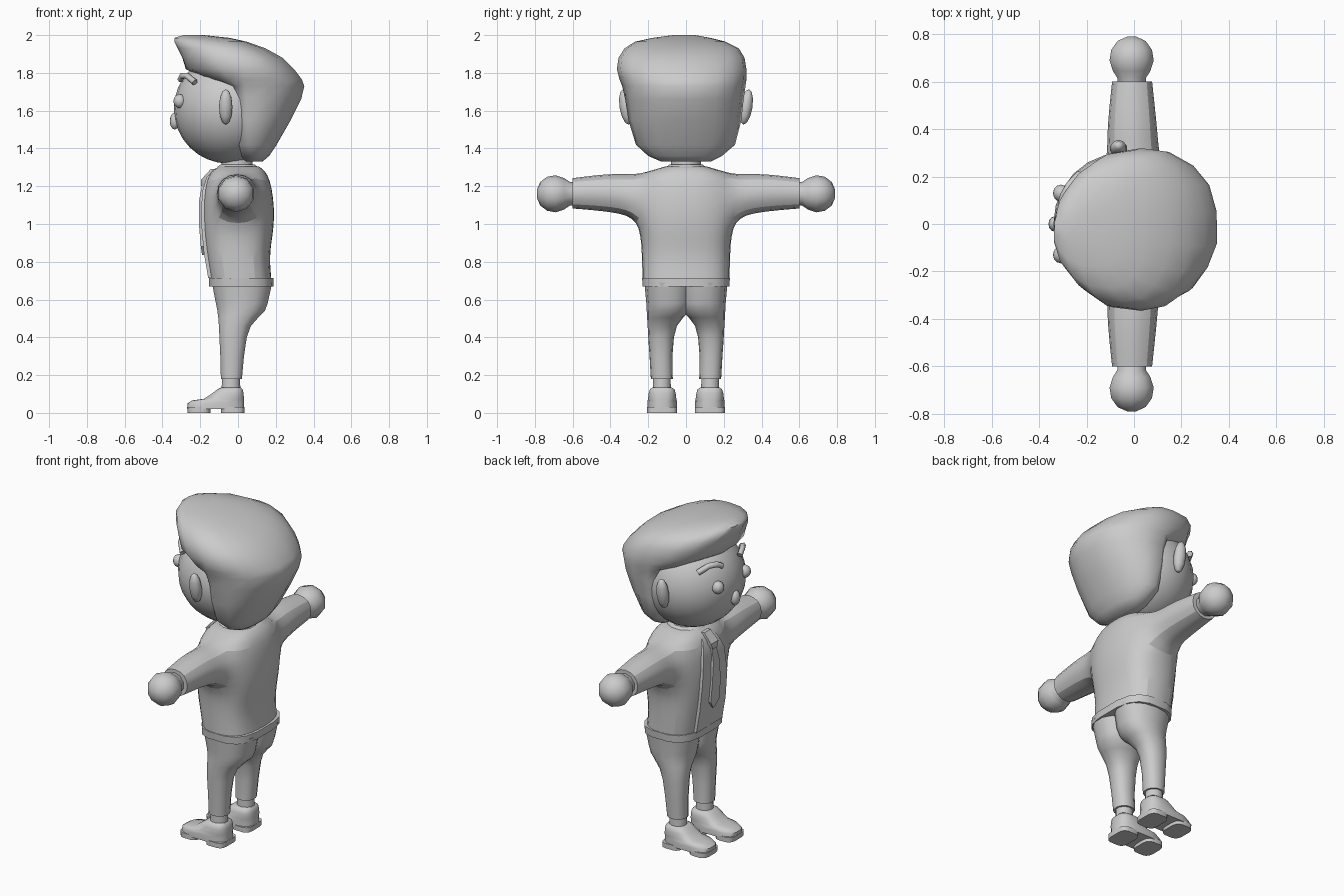
import bpy, bmesh, math
from mathutils import Matrix, Vector

if "Cube" in bpy.data.objects:
    bpy.data.objects.remove(bpy.data.objects["Cube"])

GREY = bpy.data.materials.new("plain_grey")
GREY.diffuse_color = (0.6, 0.6, 0.6, 1)
GREY.use_nodes = True
GREY.node_tree.nodes["Principled BSDF"].inputs["Base Color"].default_value = GREY.diffuse_color


def finish(name, bm, angle=40, subsurf=0):
    bmesh.ops.recalc_face_normals(bm, faces=bm.faces[:])
    me = bpy.data.meshes.new(name)
    bm.to_mesh(me)
    bm.free()
    me.materials.append(GREY)
    ob = bpy.data.objects.new(name, me)
    bpy.context.collection.objects.link(ob)
    me.shade_smooth()
    me.set_sharp_from_angle(angle=math.radians(angle))
    if subsurf:
        mod = ob.modifiers.new("round", 'SUBSURF')
        mod.levels = mod.render_levels = subsurf
    return ob


def skin(bm, loops, caps=True):
    for a, b in zip(loops, loops[1:]):
        for i in range(len(a)):
            j = (i + 1) % len(a)
            bm.faces.new((a[i], a[j], b[j], b[i]))
    if caps:
        bm.faces.new(loops[0])
        bm.faces.new(loops[-1])


def loft(name, rings, n=12, power=2.0, angle=40, mat=None, lump=0.0):
    """Rings are (z, x0, x1, y0, y1[, x of the widest point])."""
    bm = bmesh.new()
    loops = []
    for k, r in enumerate(rings):
        z, x0, x1, y0, y1 = r[:5]
        cx = r[5] if len(r) > 5 else (x0 + x1) / 2
        loop = []
        for i in range(n):
            t = 2 * math.pi * (i + 0.5) / n
            c, s = math.cos(t), math.sin(t)
            c = math.copysign(abs(c) ** (2 / power), c)
            s = math.copysign(abs(s) ** (2 / power), s)
            w = 1 + lump * math.sin(3 * t + 0.5 * k) * math.cos(5 * t)
            x = cx + c * w * ((x1 - cx) if c > 0 else (cx - x0))
            loop.append(bm.verts.new((x, (y0 + y1) / 2 + s * w * (y1 - y0) / 2, z)))
        loops.append(loop)
    skin(bm, loops)
    if mat:
        bm.transform(mat)
    return finish(name, bm, angle)


def ball(name, loc, size, seg=12, rot=0.0):
    bm = bmesh.new()
    bmesh.ops.create_uvsphere(bm, u_segments=seg, v_segments=max(6, seg * 2 // 3), radius=1)
    bm.transform(Matrix.Translation(loc) @ Matrix.Rotation(rot, 4, 'X')
                 @ Matrix.Diagonal((*size, 1)))
    return finish(name, bm, 60)


def round_rings(pairs):
    return [(z, -r, r, -r, r) for z, r in pairs]


# Jacket: eight-sided body cage with sleeves grown from the side gaps
bm = bmesh.new()
crease = bm.edges.layers.float.new("crease_edge")
body = [(0.70, -0.155, 0.18, 0.235), (0.85, -0.18, 0.165, 0.238),
        (1.02, -0.20, 0.205, 0.25), (1.265, -0.18, 0.175, 0.25),
        (1.305, -0.10, 0.11, 0.11)]
loops = []
for z, x0, x1, hy in body:
    m, h = (x0 + x1) / 2, (x1 - x0) / 2
    pts = [(h, -.5 * hy), (h, .5 * hy), (.62 * h, hy), (-.62 * h, hy),
           (-h, .5 * hy), (-h, -.5 * hy), (-.62 * h, -hy), (.62 * h, -hy)]
    loops.append([bm.verts.new((m + x, y, z)) for x, y in pts])
for k in range(4):
    for i in range(8):
        if k == 2 and i in (2, 6):
            continue
        a, b, j = loops[k], loops[k + 1], (i + 1) % 8
        bm.faces.new((a[i], a[j], b[j], b[i]))
bottom, top = bm.faces.new(loops[0]), bm.faces.new(loops[-1])
ends = [bottom, top]
for side, (i, j) in ((1, (2, 3)), (-1, (7, 6))):
    sleeve = [[loops[2][i], loops[2][j], loops[3][j], loops[3][i]]]
    for y, hx, z0, z1 in ((0.38, .118, 1.055, 1.28), (0.6, .092, 1.075, 1.25)):
        sleeve.append([bm.verts.new((x - 0.008, side * y, z)) for x, z in
                       ((hx, z0), (-hx, z0), (-hx, z1), (hx, z1))])
    skin(bm, sleeve, caps=False)
    ends.append(bm.faces.new(sleeve[-1]))
for f in ends:
    for e in f.edges:
        e[crease] = 1.0
finish("jacket", bm, 60, subsurf=2)

# Hem band, neck and collar
loft("jacket_hem", [(0.67, -.155, .19, -.232, .232), (0.715, -.155, .19, -.236, .236)],
     n=16, power=3)
loft("neck", [(1.27, -.09, .08, -.085, .085), (1.38, -.09, .08, -.08, .08)], n=12)
loft("collar", [(1.28, -.125, .115, -.115, .115), (1.305, -.11, .105, -.105, .105),
                (1.315, -.095, .09, -.09, .09)], n=12)


# Front strips that follow the chest: (z, x, half width)
def strip(name, rows, depth):
    bm = bmesh.new()
    skin(bm, [[bm.verts.new(p) for p in ((x, -w, z), (x, w, z),
              (x + depth, w, z), (x + depth, -w, z))] for z, x, w in rows])
    return finish(name, bm, 35)


strip("shirt_front", [(0.715, -.158, .125), (0.85, -.181, .125), (1.02, -.196, .12),
                      (1.17, -.190, .10), (1.25, -.165, .07), (1.29, -.12, .04)], 0.03)
strip("tie_knot", [(1.20, -.197, .022), (1.235, -.195, .035), (1.29, -.145, .03)], 0.03)
strip("tie_blade", [(0.835, -.190, .006), (0.88, -.197, .042), (1.0, -.207, .04),
                    (1.12, -.207, .03), (1.22, -.188, .02)], 0.018)

# Legs, ankles, shoes and hands on both sides
for side, label in ((1, "left"), (-1, "right")):
    def mirrored(rows):
        return [(r[0], r[1], r[2], *sorted((side * r[3], side * r[4]))) for r in rows]

    loft(label + "_trouser_leg", mirrored([
        (.18, -.092, .022, .07, .186), (.30, -.095, .033, .072, .193),
        (.40, -.10, .048, .064, .20), (.46, -.103, .07, .048, .203),
        (.505, -.107, .11, .015, .206), (.54, -.112, .145, -.02, .208),
        (.58, -.12, .16, -.03, .21), (.69, -.142, .185, -.03, .22)]), n=14, power=2.3)
    loft(label + "_ankle", mirrored([(.11, -.09, .015, .078, .178),
                                     (.19, -.085, .012, .08, .176)]), n=12)
    loft(label + "_shoe", mirrored([
        (.02, -.27, .035, .046, .206), (.05, -.27, .035, .046, .206),
        (.066, -.245, .034, .048, .204), (.075, -.18, .033, .05, .202),
        (.105, -.135, .03, .054, .198), (.125, -.11, .025, .06, .192),
        (.135, -.09, .015, .075, .178)]), n=16, power=3)
    loft(label + "_heel", mirrored([(0, -.09, .035, .046, .206),
                                    (.03, -.09, .035, .046, .206)]), n=16, power=4)
    loft(label + "_sole", mirrored([(0, -.268, -.145, .05, .202),
                                    (.03, -.27, -.145, .05, .202)]), n=16, power=3.5)
    turn = Matrix.Translation((-0.01, 0, 1.16)) @ Matrix.Rotation(-side * math.pi / 2, 4, 'X')
    loft(label + "_hand", round_rings([(.56, .062), (.615, .063), (.645, .083), (.69, .098),
                                       (.735, .09), (.772, .062), (.79, .02)]),
         n=10, angle=70, mat=turn)

    # Face details
    ball(label + "_eye", (-.308, side * .13, 1.65), (.034, .036, .037))
    ball(label + "_ear", (-.065, side * .318, 1.62), (.037, .034, .095), 10, -side * .16)
    cu = bpy.data.curves.new(label + "_eyebrow", 'CURVE')
    cu.dimensions = '3D'
    cu.bevel_depth, cu.bevel_resolution, cu.use_fill_caps = .017, 1, True
    sp = cu.splines.new('POLY')
    path = [(-.305, .085, 1.765), (-.295, .12, 1.785), (-.27, .165, 1.785), (-.228, .21, 1.75)]
    sp.points.add(len(path) - 1)
    for p, (x, y, z) in zip(sp.points, path):
        p.co = (x, side * y, z, 1)
    sp.use_smooth = True
    cu.materials.append(GREY)
    bpy.context.collection.objects.link(bpy.data.objects.new(label + "_eyebrow", cu))

# Head, nose and swept hair
ball("head", (-.05, 0, 1.61), (.29, .30, .29), 24)
ball("nose", (-.335, 0, 1.545), (.026, .032, .045))
loft("hair", [
    (1.33, .04, .13, -.13, .13, .08), (1.36, .0, .165, -.2, .19, .08),
    (1.42, -.03, .205, -.265, .26, .06), (1.55, -.03, .28, -.305, .293, .05),
    (1.66, -.035, .335, -.322, .305, .05), (1.73, -.06, .352, -.338, .315, .04),
    (1.765, -.17, .34, -.352, .32, .03), (1.82, -.28, .30, -.366, .32, .03),
    (1.88, -.30, .24, -.357, .31, .0), (1.93, -.325, .15, -.325, .28, -.05),
    (1.965, -.342, .05, -.27, .21, -.1), (1.985, -.34, -.04, -.18, .13, -.16),
    (2.0, -.29, -.18, -.07, .05, -.23)], n=18, power=2.2, angle=55, lump=.018)
